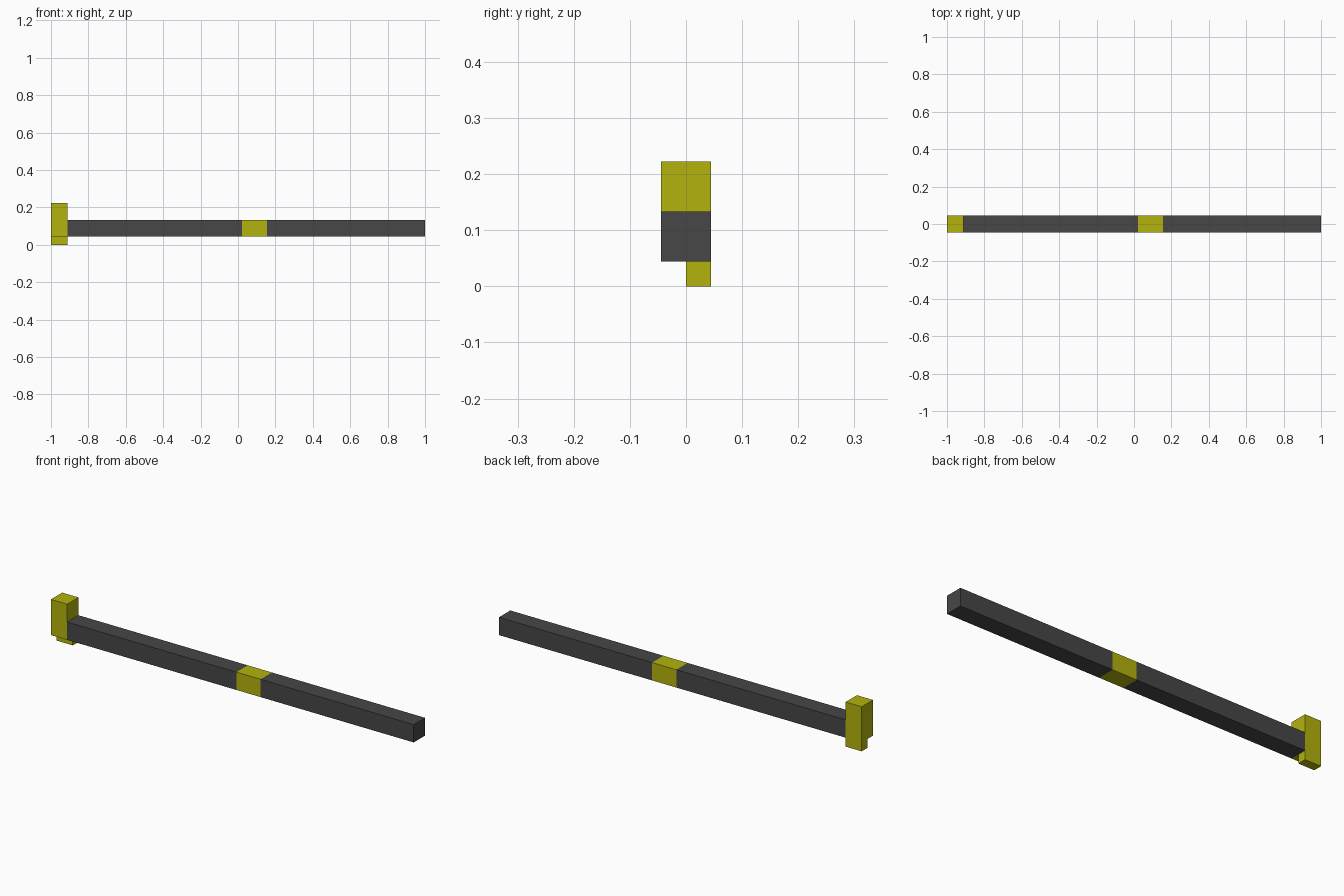
import bpy
import bmesh

if "Cube" in bpy.data.objects:
    bpy.data.objects.remove(bpy.data.objects["Cube"])

U = 2 / 22.5          # bar thickness, the module of the whole model
H = U / 2


def make_material(name, rgb):
    mat = bpy.data.materials.new(name)
    mat.diffuse_color = (*rgb, 1)
    mat.use_nodes = True
    mat.node_tree.nodes["Principled BSDF"].inputs["Base Color"].default_value = mat.diffuse_color
    return mat


def prism(name, profile, x0, x1, mats):
    """Extrude a (y, z) profile along x from x0 to x1."""
    bm = bmesh.new()
    face = bm.faces.new([bm.verts.new((x0, y, z)) for y, z in profile])
    new = bmesh.ops.extrude_face_region(bm, geom=[face], use_keep_orig=True)
    moved = [g for g in new["geom"] if isinstance(g, bmesh.types.BMVert)]
    bmesh.ops.translate(bm, verts=moved, vec=(x1 - x0, 0, 0))
    bmesh.ops.recalc_face_normals(bm, faces=bm.faces)
    mesh = bpy.data.meshes.new(name)
    obj = bpy.data.objects.new(name, mesh)
    bpy.context.collection.objects.link(obj)
    for mat in mats:
        mesh.materials.append(mat)
    bm.to_mesh(mesh)
    bm.free()
    return obj


gray = make_material("dark gray", (0.063, 0.063, 0.063))
yellow = make_material("yellow", (0.45, 0.45, 0.004))

# Long square bar
bar = prism("bar", [(-H, H), (H, H), (H, H + U), (-H, H + U)],
            -1 + U, 1, [gray, yellow])

# Yellow band cut into the bar
band = (1 - 11 * U, 1 - 9.5 * U)
bm = bmesh.new()
bm.from_mesh(bar.data)
for x in band:
    bmesh.ops.bisect_plane(bm, geom=bm.verts[:] + bm.edges[:] + bm.faces[:],
                           plane_co=(x, 0, 0), plane_no=(1, 0, 0))
for f in bm.faces:
    f.material_index = int(band[0] < f.calc_center_median().x < band[1])
bm.to_mesh(bar.data)
bm.free()

# End block with a half-width foot on the back side
prism("end_block",
      [(0, 0), (H, 0), (H, 2.5 * U), (-H, 2.5 * U), (-H, H), (0, H)],
      -1, -1 + U, [yellow])
